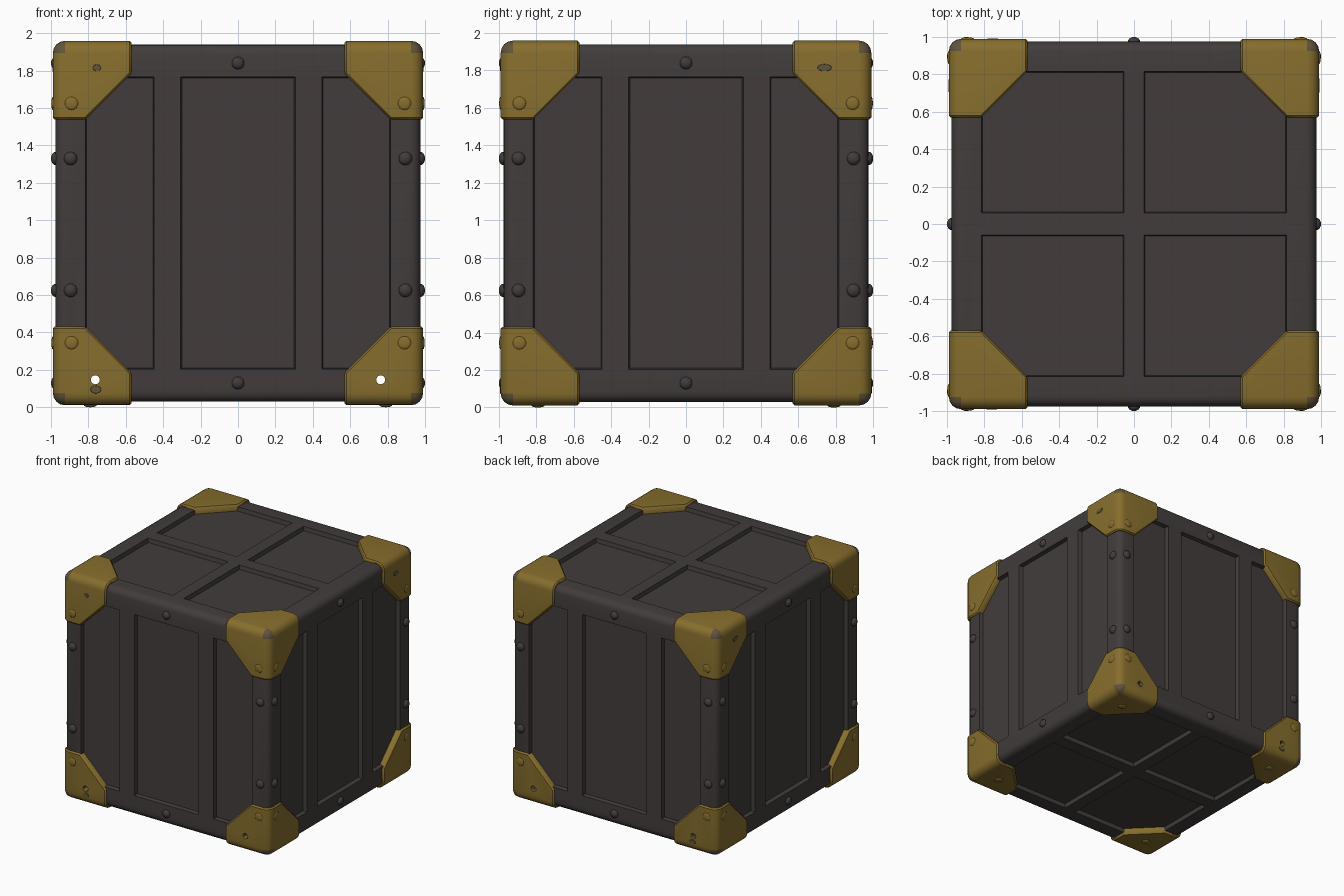
import bpy, bmesh, math
from itertools import permutations, product
from mathutils import Matrix, Vector

if "Cube" in bpy.data.objects:
    bpy.data.objects.remove(bpy.data.objects["Cube"])

HALF = Vector((0.975, 0.975, 0.955))      # body half size
OUTER = Vector((0.99, 0.99, 0.974))       # corner guard half size
MID = Vector((0, 0, 0.985))
UP = Vector((0, 0, 1))
SIDES = [Vector(d) for d in ((0, -1, 0), (1, 0, 0), (0, 1, 0), (-1, 0, 0))]


def material(name, rgb):
    m = bpy.data.materials.new(name)
    m.use_nodes = True
    m.diffuse_color = (*rgb, 1)
    bsdf = m.node_tree.nodes["Principled BSDF"]
    bsdf.inputs["Base Color"].default_value = (*rgb, 1)
    bsdf.inputs["Roughness"].default_value = 0.7
    return m


IRON = material("dark iron", (0.054, 0.046, 0.044))
BRASS = material("aged brass", (0.24, 0.155, 0.026))
WORN = material("worn metal", (0.12, 0.088, 0.045))


def finish(name, bm, *mats):
    bmesh.ops.recalc_face_normals(bm, faces=bm.faces)
    mesh = bpy.data.meshes.new(name)
    bm.to_mesh(mesh)
    bm.free()
    for m in mats:
        mesh.materials.append(m)
    ob = bpy.data.objects.new(name, mesh)
    bpy.context.collection.objects.link(ob)
    ob.location = MID
    return ob


def select(ob):
    bpy.ops.object.select_all(action="DESELECT")
    ob.select_set(True)
    bpy.context.view_layer.objects.active = ob


def smooth(ob):
    select(ob)
    bpy.ops.object.shade_smooth_by_angle(angle=math.radians(35))


def cut(ob, cutter):
    select(ob)
    mod = ob.modifiers.new("cut", "BOOLEAN")
    mod.operation, mod.solver, mod.object = "DIFFERENCE", "EXACT", cutter
    bpy.ops.object.modifier_apply(modifier=mod.name)


def on_face(n, u, v, half, lift=0.0):
    """Matrix at (u, v) on the face with normal n; local z points outwards."""
    right = Vector((1, 0, 0)) if abs(n.z) > 0.5 else UP.cross(n)
    up = n.cross(right)
    dist = sum(abs(n[i]) * half[i] for i in range(3)) + lift
    rot = Matrix((right, up, n)).transposed().to_4x4()
    return Matrix.Translation(right * u + up * v + n * dist) @ rot


def recess(bm, n, u0, u1, v0, v1):
    """Tapered box that sinks one panel."""
    verts = bmesh.ops.create_cube(bm, size=1)["verts"]
    for p in verts:
        grow = 0.03 if p.co.z > 0 else 0.0
        p.co.x *= u1 - u0 + grow
        p.co.y *= v1 - v0 + grow
        p.co.z = 0.05 if p.co.z > 0 else -0.035
    m = on_face(n, (u0 + u1) / 2, (v0 + v1) / 2, HALF)
    bmesh.ops.transform(bm, matrix=m, verts=verts)


def dome(bm, n, u, v, half, radius, height):
    m = on_face(n, u, v, half) @ Matrix.Diagonal((radius, radius, height, 1))
    bmesh.ops.create_uvsphere(bm, u_segments=14, v_segments=8, radius=1, matrix=m)


# Helpers: panel recesses and the two bores running front to back
bm = bmesh.new()
for n in SIDES:
    for u0, u1 in ((-0.81, -0.455), (-0.3, 0.3), (0.455, 0.81)):
        recess(bm, n, u0, u1, -0.775, 0.775)
for n in (UP, -UP):
    for su, sv in product((-1, 1), repeat=2):
        u, v = sorted((su * 0.06, su * 0.81)), sorted((sv * 0.065, sv * 0.81))
        recess(bm, n, *u, *v)
panel_cutter = finish("panel_cutter", bm)

bm = bmesh.new()
for sx in (-1, 1):
    m = Matrix.Translation((sx * 0.763, 0, -0.838)) @ Matrix.Rotation(math.pi / 2, 4, "X")
    bmesh.ops.create_cone(bm, cap_ends=True, segments=16, radius1=0.024,
                          radius2=0.024, depth=3, matrix=m)
bore_cutter = finish("bore_cutter", bm)

# Body with rounded edges, sunken panels and bores
bm = bmesh.new()
bmesh.ops.create_cube(bm, size=2, matrix=Matrix.Diagonal((*HALF, 1)))
bmesh.ops.bevel(bm, geom=bm.edges[:], offset=0.055, segments=4, profile=0.5, affect="EDGES")
body = finish("crate_body", bm, IRON)
cut(body, panel_cutter)
cut(body, bore_cutter)
smooth(body)

# Corner guards: three chamfered plates meeting at a rounded tip
SIZE, LIP, DEEP = 0.42, 0.175, 0.075
points = {p for q in ((0, 0, 0), (SIZE, 0, 0), (SIZE, LIP, 0), (SIZE, LIP, DEEP))
          for p in permutations(q)}
for signs in product((-1, 1), repeat=3):
    bm = bmesh.new()
    for p in sorted(points):
        bm.verts.new(p)
    bmesh.ops.convex_hull(bm, input=bm.verts[:])
    bmesh.ops.dissolve_limit(bm, angle_limit=0.02, verts=bm.verts[:], edges=bm.edges[:])
    tip = [e for e in bm.edges if min(v.co.length for v in e.verts) < 0.001]
    bmesh.ops.bevel(bm, geom=tip, offset=0.065, segments=4, profile=0.5, affect="EDGES")
    rim = [e for e in bm.edges if e.is_manifold and e.calc_face_angle() > 0.6]
    bmesh.ops.bevel(bm, geom=rim, offset=0.01, segments=1, affect="EDGES")
    for f in bm.faces:
        f.material_index = int(max(f.calc_center_median()) < 0.075)
    for v in bm.verts:
        v.co = Vector([s * (h - c) for s, h, c in zip(signs, OUTER, v.co)])
    name = "_".join(("top" if signs[2] > 0 else "bottom",
                     "front" if signs[1] < 0 else "back",
                     "left" if signs[0] > 0 else "right", "corner_guard"))
    guard = finish(name, bm, BRASS, WORN)
    if signs[2] < 0:
        cut(guard, bore_cutter)
    smooth(guard)

# Rivets along the frame
bm = bmesh.new()
for n in SIDES:
    for s in (-1, 1):
        dome(bm, n, 0, s * 0.855, HALF, 0.034, 0.025)
        for v in (-0.36, 0.345):
            dome(bm, n, s * 0.895, v, HALF, 0.036, 0.025)
smooth(finish("frame_rivets", bm, IRON))

# Low studs on the corner guards
bm = bmesh.new()
for n in SIDES:
    for su, sv in product((-1, 1), repeat=2):
        dome(bm, n, su * 0.89, sv * 0.64, OUTER, 0.035, 0.008)
for su, sv in product((-1, 1), repeat=2):
    dome(bm, -UP, su * 0.79, sv * 0.79, OUTER, 0.035, 0.011)
smooth(finish("guard_studs", bm, BRASS))

# Rubbed spots on the guards
bm = bmesh.new()
for n, u, v, w, h in ((SIDES[0], -0.755, 0.83, 0.023, 0.019),
                      (SIDES[0], -0.76, -0.89, 0.03, 0.022),
                      (SIDES[1], 0.74, 0.83, 0.04, 0.02),
                      (SIDES[2], 0.755, -0.89, 0.03, 0.02),
                      (SIDES[3], -0.74, 0.83, 0.035, 0.02)):
    m = on_face(n, u, v, OUTER) @ Matrix.Diagonal((w, h, 1, 1))
    bmesh.ops.create_cone(bm, cap_ends=True, segments=16, radius1=1, radius2=0.9,
                          depth=0.006, matrix=m)
finish("rubbed_spots", bm, WORN)

for helper in (panel_cutter, bore_cutter):
    bpy.data.objects.remove(helper)
